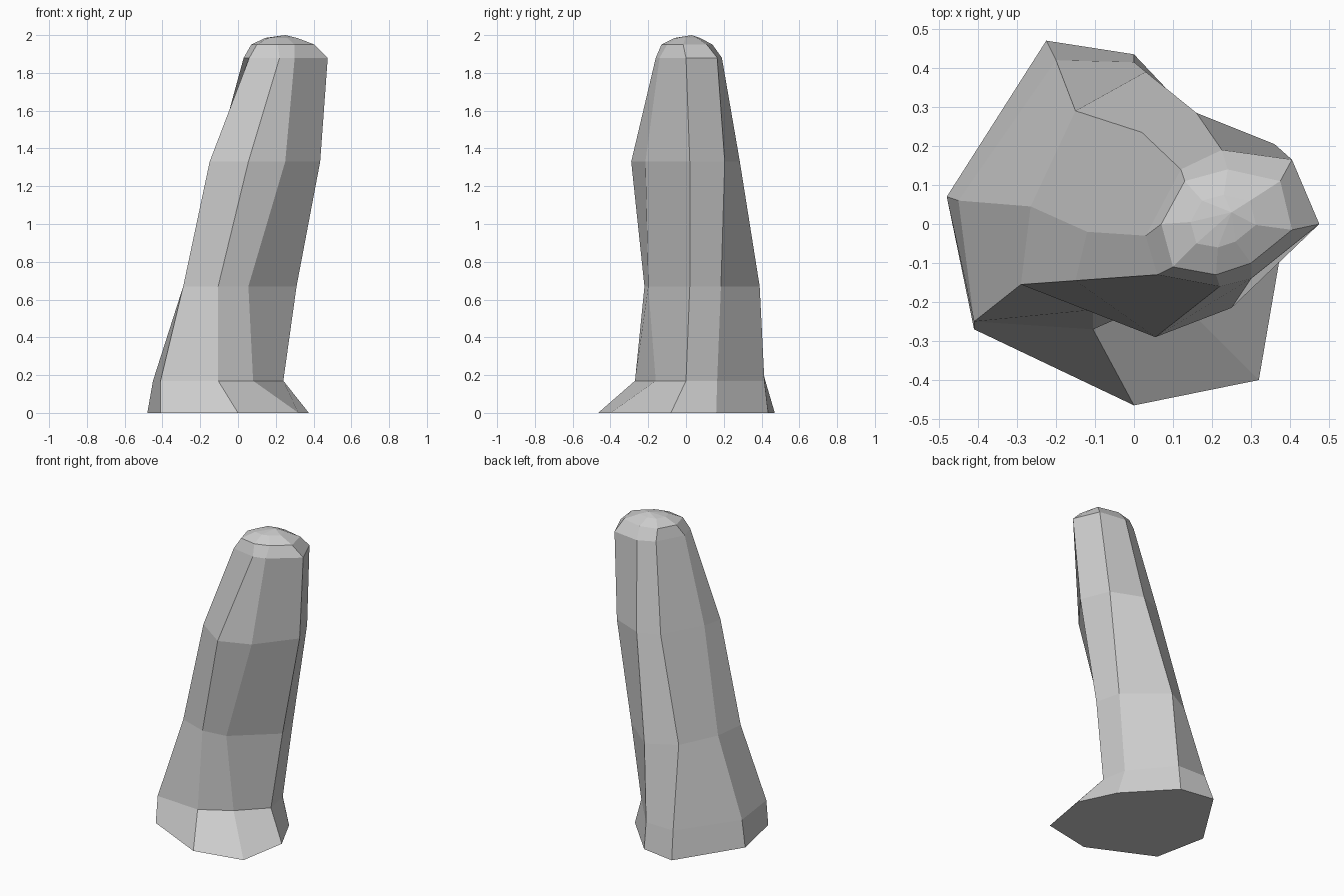
import bpy
import bmesh
from mathutils import Vector

# Remove the default cube
default_cube = bpy.data.objects.get("Cube")
if default_cube is not None:
    bpy.data.objects.remove(default_cube, do_unlink=True)


def make_material(name, colour):
    material = bpy.data.materials.new(name)
    material.use_nodes = True
    material.diffuse_color = colour
    shader = material.node_tree.nodes["Principled BSDF"]
    shader.inputs["Base Color"].default_value = colour
    return material


def add_ring(bm, outline, height):
    """Place one horizontal cross-section of the pillar."""
    return [bm.verts.new((x, y, height)) for x, y in outline]


def bridge(bm, lower, upper):
    """Join two neighbouring cross-sections with flat side faces."""
    count = len(lower)
    for i in range(count):
        j = (i + 1) % count
        bm.faces.new((lower[i], lower[j], upper[j], upper[i]))


def shrink_ring(bm, ring, centre, factor, height):
    """Make a smaller copy of a cross-section around a centre."""
    middle = Vector(centre)
    outline = [middle.lerp(vert.co.xy, factor) for vert in ring]
    return add_ring(bm, outline, height)


# Cross-sections, each starting at the left flank and going round the front
foot = [(-.48, .07), (-.41, -.27), (0, -.465), (.32, -.4),
        (.375, -.08), (.26, .16), (0, .435), (-.225, .47)]
ankle = [(-.45, .06), (-.41, -.25), (-.105, -.27), (.08, -.16),
         (.24, 0), (.21, .165), (0, .415), (-.2, .42)]
waist = [(-.265, .045), (-.29, -.155), (-.105, -.22), (.055, -.2),
         (.31, .02), (.27, .185), (.03, .39), (-.15, .29)]
chest = [(-.12, -.02), (-.15, -.145), (.055, -.29), (.25, -.215),
         (.435, .02), (.36, .205), (.16, .285), (.02, .235)]
shoulder = [(.03, -.03), (.06, -.13), (.22, -.16), (.3, -.14),
            (.475, 0), (.405, .165), (.225, .19), (.12, .14)]
brow = [(.07, 0), (.1, -.11), (.21, -.13), (.3, -.1),
        (.405, -.015), (.375, .11), (.24, .14), (.13, .11)]

levels = [(foot, 0), (ankle, .17), (waist, .67),
          (chest, 1.33), (shoulder, 1.88), (brow, 1.95)]

bm = bmesh.new()
rings = [add_ring(bm, outline, height) for outline, height in levels]

# Worn crown that closes the top
rings.append(shrink_ring(bm, rings[-1], (.22, .01), .5, 1.985))
for lower, upper in zip(rings, rings[1:]):
    bridge(bm, lower, upper)

crest = bm.verts.new((.25, .03, 2))
crown = rings[-1]
for i, vert in enumerate(crown):
    bm.faces.new((vert, crown[(i + 1) % len(crown)], crest))

# Flat underside
bm.faces.new(list(reversed(rings[0])))
bmesh.ops.recalc_face_normals(bm, faces=bm.faces)

# Stone pillar object with flat facets
mesh = bpy.data.meshes.new("stone_pillar")
bm.to_mesh(mesh)
bm.free()
mesh.materials.append(make_material("pale grey stone", (.6, .6, .6, 1)))
pillar = bpy.data.objects.new("stone_pillar", mesh)
bpy.context.collection.objects.link(pillar)
